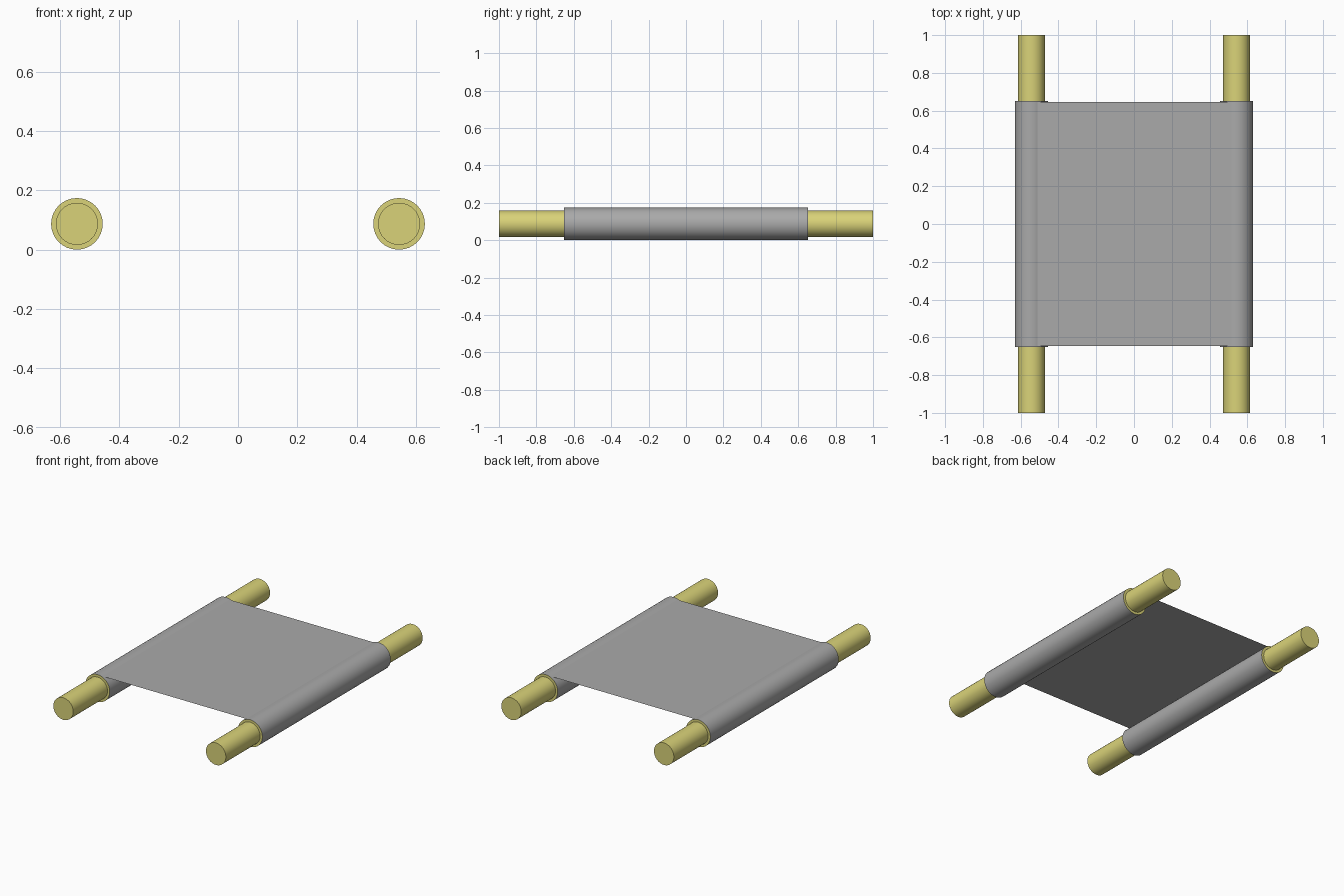
import bpy, math

if "Cube" in bpy.data.objects:
    bpy.data.objects.remove(bpy.data.objects["Cube"])

POLE_X, POLE_Z = 0.543, 0.087
SLEEVE_R, SLEEVE_LEN = 0.087, 1.304
SHEET_Z, SHEET_HALF_Y = 0.168, 0.645

wood = bpy.data.materials.new("pale_wood")
wood.diffuse_color = (0.70, 0.65, 0.19, 1)
wood.use_nodes = True
wood.node_tree.nodes["Principled BSDF"].inputs["Base Color"].default_value = wood.diffuse_color
cloth = bpy.data.materials.new("grey_cloth")
cloth.diffuse_color = (0.40, 0.40, 0.40, 1)
cloth.use_nodes = True
cloth.node_tree.nodes["Principled BSDF"].inputs["Base Color"].default_value = cloth.diffuse_color


def rod(name, x, radius, length, materials):
    """Smooth cylinder lying along y."""
    bpy.ops.mesh.primitive_cylinder_add(
        vertices=32, radius=radius, depth=length,
        location=(x, 0, POLE_Z), rotation=(math.pi / 2, 0, 0))
    ob = bpy.context.object
    ob.name = name
    for m in materials:
        ob.data.materials.append(m)
    bpy.ops.object.shade_smooth_by_angle(angle=math.radians(40))
    return ob


for side, sx in (("left", -1), ("right", 1)):
    # Carrying pole
    rod(side + "_pole", sx * POLE_X, 0.071, 2.0, [wood])
    # Cloth sleeve around the pole, with wood-coloured end faces
    sleeve = rod(side + "_sleeve", sx * POLE_X, SLEEVE_R, SLEEVE_LEN, [cloth, wood])
    for face in sleeve.data.polygons:
        if abs(face.normal.z) > 0.9:
            face.material_index = 1

# Cloth sheet stretched between the sleeves
bpy.ops.mesh.primitive_plane_add(size=2, location=(0, 0, SHEET_Z))
sheet = bpy.context.object
sheet.name = "cloth_sheet"
sheet.scale = (0.512, SHEET_HALF_Y, 1)
bpy.ops.object.transform_apply(location=False, rotation=False, scale=True)
sheet.data.materials.append(cloth)
